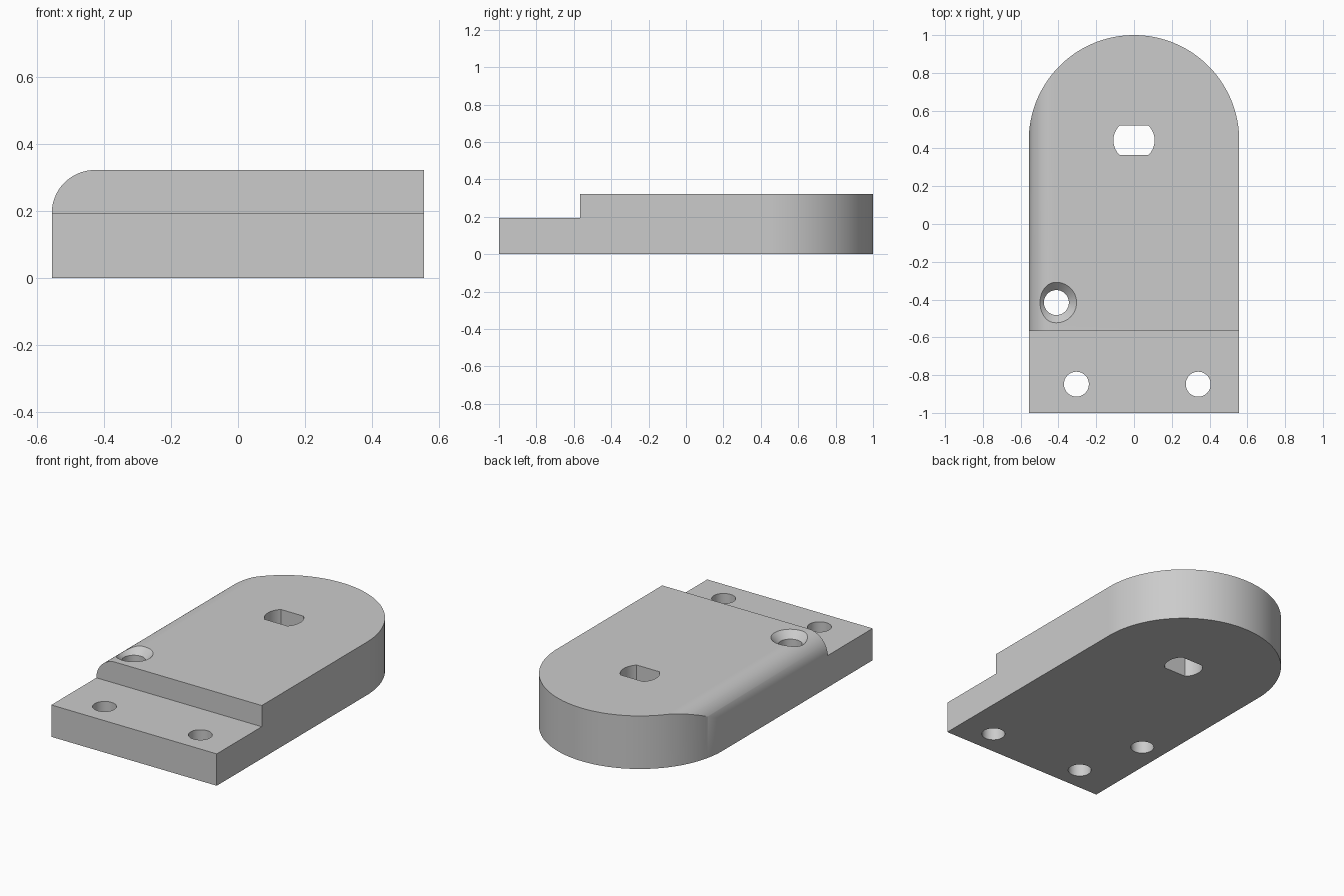
import bpy, bmesh
from math import sin, cos, pi, asin
from mathutils import Vector

cube = bpy.data.objects.get("Cube")
if cube:
    bpy.data.objects.remove(cube, do_unlink=True)

HALF, TOP, STEP = 0.557, 0.323, 0.194
END_Y = 1 - HALF

grey = bpy.data.materials.new("plain grey")
grey.use_nodes = True
tone = (0.6, 0.6, 0.6, 1)
grey.diffuse_color = tone
grey.node_tree.nodes["Principled BSDF"].inputs["Base Color"].default_value = tone


def arc(cx, cy, r, start, end, n):
    return [(cx + r * cos(start + (end - start) * i / n),
             cy + r * sin(start + (end - start) * i / n)) for i in range(n + 1)]


def prism(name, points, depth):
    """Extrude a closed outline of 3D points along the depth vector."""
    bm = bmesh.new()
    face = bm.faces.new([bm.verts.new(p) for p in points])
    ext = bmesh.ops.extrude_face_region(bm, geom=[face])["geom"]
    moved = [v for v in ext if isinstance(v, bmesh.types.BMVert)]
    bmesh.ops.translate(bm, verts=moved, vec=Vector(depth))
    return finish(name, bm)


def cone(name, x, y, z0, z1, r0, r1):
    bm = bmesh.new()
    bmesh.ops.create_cone(bm, cap_ends=True, segments=64, radius1=r0, radius2=r1, depth=z1 - z0)
    bmesh.ops.translate(bm, verts=bm.verts, vec=(x, y, (z0 + z1) / 2))
    return finish(name, bm)


def finish(name, bm):
    bmesh.ops.recalc_face_normals(bm, faces=bm.faces)
    mesh = bpy.data.meshes.new(name)
    bm.to_mesh(mesh)
    bm.free()
    mesh.materials.append(grey)
    obj = bpy.data.objects.new(name, mesh)
    bpy.context.collection.objects.link(obj)
    return obj


def combine(target, tool, operation):
    mod = target.modifiers.new(tool.name, "BOOLEAN")
    mod.object, mod.operation, mod.solver = tool, operation, "EXACT"
    bpy.context.view_layer.objects.active = target
    bpy.ops.object.modifier_apply(modifier=mod.name)
    bpy.data.objects.remove(tool, do_unlink=True)


# Plate with a round back end
outline = [(-HALF, -1), (HALF, -1)] + arc(0, END_Y, HALF, 0, pi, 96)
plate = prism("mounting_plate", [(x, y, 0) for x, y in outline], (0, 0, TOP))

# Rounded upper edge on the right side
fillet = TOP - STEP
corner = [(-0.7, STEP)] + arc(-HALF + fillet, STEP, fillet, pi, pi / 2, 24) + [(-HALF + fillet, 0.5), (-0.7, 0.5)]
combine(plate, prism("edge_cutter", [(x, -1.2, z) for x, z in corner], (0, 2.4, 0)), "DIFFERENCE")

# Lowered front ledge
ledge = [(-0.8, -1.2), (0.8, -1.2), (0.8, -0.567), (-0.8, -0.567)]
combine(plate, prism("ledge_cutter", [(x, y, STEP) for x, y in ledge], (0, 0, 0.5)), "DIFFERENCE")

# Round through holes, one of them countersunk
for x, y in ((-0.305, -0.848), (0.34, -0.848), (-0.411, -0.416)):
    combine(plate, cone("hole_cutter", x, y, -0.1, 0.5, 0.066, 0.066), "DIFFERENCE")
combine(plate, cone("countersink_cutter", -0.411, -0.416, 0.282, 0.382, 0.066, 0.166), "DIFFERENCE")

# Shaft hole with two flats
r, flat = 0.109, 0.078
a = asin(flat / r)
slot = arc(0, END_Y, r, -a, a, 20) + arc(0, END_Y, r, pi - a, pi + a, 20)
combine(plate, prism("shaft_cutter", [(x, y, -0.1) for x, y in slot], (0, 0, 0.6)), "DIFFERENCE")

# Smooth curved walls, sharp edges
bpy.ops.object.select_all(action="DESELECT")
plate.select_set(True)
bpy.context.view_layer.objects.active = plate
bpy.ops.object.shade_smooth_by_angle(angle=pi / 6)
